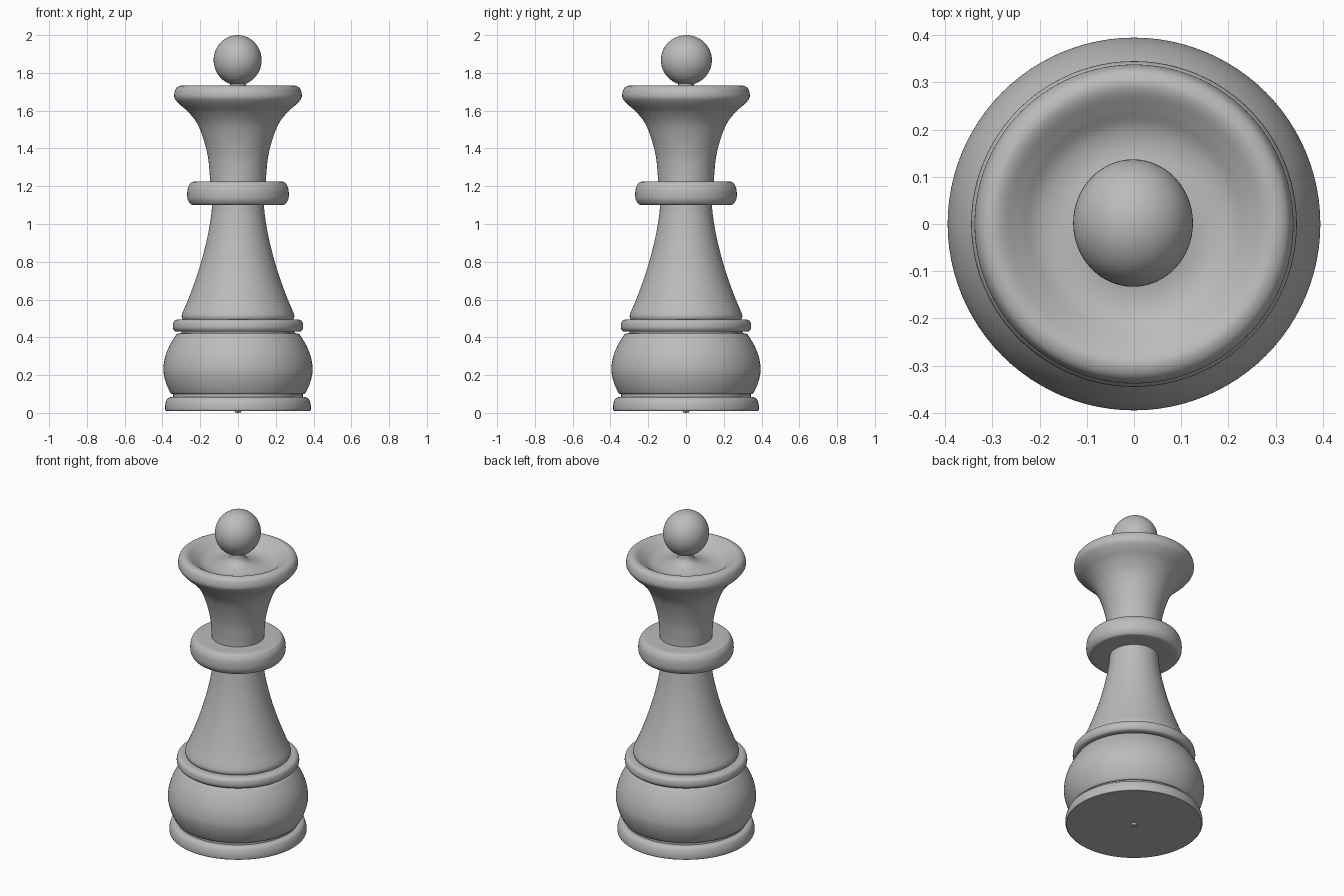
import bpy
import bmesh
from math import sin, cos, tau, radians
from mathutils import Vector

cube = bpy.data.objects.get("Cube")
if cube:
    bpy.data.objects.remove(cube, do_unlink=True)

SIDES = 96

grey = bpy.data.materials.new("plain grey")
grey.use_nodes = True
COLOR = (0.5, 0.5, 0.5, 1)
grey.diffuse_color = COLOR
grey.node_tree.nodes["Principled BSDF"].inputs["Base Color"].default_value = COLOR


def smooth_curve(points, steps=6):
    """Catmull-Rom curve through (radius, height) points."""
    p = [Vector(q) for q in points]
    p = [2 * p[0] - p[1]] + p + [2 * p[-1] - p[-2]]
    out = []
    for a, b, c, d in zip(p, p[1:], p[2:], p[3:]):
        for i in range(steps):
            t = i / steps
            out.append(0.5 * (2 * b + (c - a) * t + (2 * a - 5 * b + 4 * c - d) * t * t
                              + (3 * b - a - 3 * c + d) * t ** 3))
    return out + [p[-2]]


def finish(bm, name):
    bmesh.ops.remove_doubles(bm, verts=bm.verts, dist=0.0002)
    bmesh.ops.recalc_face_normals(bm, faces=bm.faces)
    mesh = bpy.data.meshes.new(name)
    bm.to_mesh(mesh)
    bm.free()
    mesh.materials.append(grey)
    obj = bpy.data.objects.new(name, mesh)
    bpy.context.collection.objects.link(obj)
    bpy.ops.object.select_all(action="DESELECT")
    obj.select_set(True)
    bpy.context.view_layer.objects.active = obj
    bpy.ops.object.shade_smooth_by_angle(angle=radians(40))
    return obj


def lathe(name, *sections):
    """Turn one or more smooth sections, joined at sharp corners, around z."""
    profile = [q for s in sections for q in smooth_curve(s)]
    bm = bmesh.new()
    verts = [bm.verts.new((max(r, 0), 0, z)) for r, z in profile]
    edges = [bm.edges.new(pair) for pair in zip(verts, verts[1:])]
    bmesh.ops.spin(bm, geom=verts + edges, cent=(0, 0, 0), axis=(0, 0, 1),
                   angle=tau, steps=SIDES, use_merge=True)
    return finish(bm, name)


# Foot: flat underside with a tiny centre nub, rounded rim
lathe("foot_rim",
      [(0, 0), (0.015, 0.003), (0.018, 0.01)],
      [(0.018, 0.01), (0.38, 0.01)],
      [(0.38, 0.01), (0.386, 0.018), (0.385, 0.045), (0.375, 0.072),
       (0.36, 0.083), (0.343, 0.085)],
      [(0.343, 0.085), (0.343, 0.1)])

# Bulging base
lathe("base_bulge",
      [(0.343, 0.1), (0.356, 0.105), (0.376, 0.145), (0.39, 0.19), (0.395, 0.235),
       (0.386, 0.295), (0.363, 0.355), (0.33, 0.41), (0.318, 0.42), (0.3, 0.422)],
      [(0.3, 0.422), (0.3, 0.43)])

# Thin ring above the base
lathe("base_ring",
      [(0.3, 0.43), (0.33, 0.431), (0.343, 0.445), (0.345, 0.463),
       (0.34, 0.482), (0.325, 0.493), (0.293, 0.495)])

# Tapering stem
lathe("stem",
      [(0.293, 0.495), (0.298, 0.51), (0.292, 0.535), (0.262, 0.605), (0.225, 0.705),
       (0.189, 0.82), (0.16, 0.94), (0.143, 1.04), (0.137, 1.1)])

# Collar
lathe("collar",
      [(0.137, 1.1), (0.23, 1.1)],
      [(0.23, 1.1), (0.25, 1.105), (0.266, 1.13), (0.269, 1.163),
       (0.264, 1.195), (0.248, 1.22), (0.23, 1.225)],
      [(0.23, 1.225), (0.148, 1.225)])

# Flared crown with a hollow top and centre peg
lathe("crown",
      [(0.148, 1.225), (0.151, 1.28), (0.16, 1.36), (0.183, 1.45), (0.215, 1.53),
       (0.26, 1.59), (0.305, 1.63), (0.332, 1.66), (0.338, 1.685), (0.328, 1.718),
       (0.305, 1.732), (0.28, 1.728), (0.245, 1.705), (0.205, 1.678), (0.16, 1.668),
       (0.11, 1.675), (0.07, 1.69), (0.045, 1.715), (0.04, 1.76)])

# Ball finial
ball = bmesh.new()
bmesh.ops.create_uvsphere(ball, u_segments=64, v_segments=32, radius=1)
bmesh.ops.scale(ball, verts=ball.verts, vec=(0.127, 0.135, 0.1325))
bmesh.ops.translate(ball, verts=ball.verts, vec=(-0.002, 0.002, 1.8675))
finish(ball, "ball_finial")
